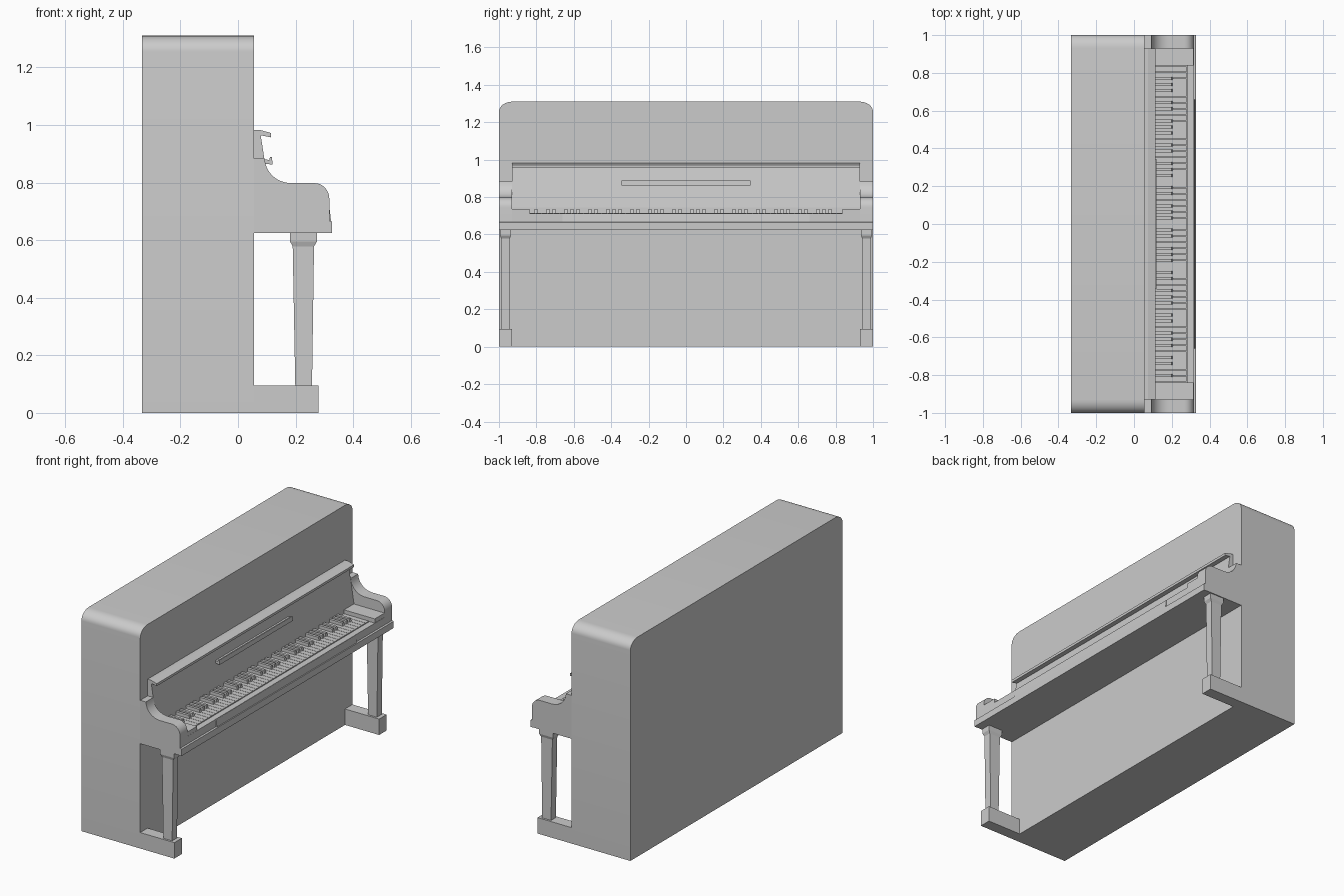
import bpy, bmesh, math
from mathutils import Vector

cube = bpy.data.objects.get("Cube")
if cube:
    bpy.data.objects.remove(cube, do_unlink=True)

grey = bpy.data.materials.new("plain grey")
grey.use_nodes = True
COLOUR = (0.6, 0.6, 0.6, 1)
grey.diffuse_color = COLOUR
grey.node_tree.nodes["Principled BSDF"].inputs["Base Color"].default_value = COLOUR


def finish(name, bm, smooth=False):
    bmesh.ops.recalc_face_normals(bm, faces=bm.faces)
    mesh = bpy.data.meshes.new(name)
    bm.to_mesh(mesh)
    bm.free()
    mesh.materials.append(grey)
    obj = bpy.data.objects.new(name, mesh)
    bpy.context.collection.objects.link(obj)
    if smooth:
        bpy.ops.object.select_all(action='DESELECT')
        obj.select_set(True)
        bpy.context.view_layer.objects.active = obj
        bpy.ops.object.shade_smooth_by_angle(angle=math.radians(30))
    return obj


def add_box(bm, x0, x1, y0, y1, z0, z1):
    made = bmesh.ops.create_cube(bm, size=1)
    for v in made["verts"]:
        v.co = Vector(((x0 + x1) / 2 + v.co.x * (x1 - x0),
                       (y0 + y1) / 2 + v.co.y * (y1 - y0),
                       (z0 + z1) / 2 + v.co.z * (z1 - z0)))


def box(name, *size):
    bm = bmesh.new()
    add_box(bm, *size)
    return finish(name, bm)


def extrude(name, profile, start, end, axis="y", smooth=False):
    """Extrude a side profile (x, z) along y, or a front profile (y, z) along x."""
    bm = bmesh.new()
    place = (lambda a, b: (a, start, b)) if axis == "y" else (lambda a, b: (start, a, b))
    face = bm.faces.new([bm.verts.new(place(a, b)) for a, b in profile])
    grown = bmesh.ops.extrude_face_region(bm, geom=[face])["geom"]
    step = Vector((0, end - start, 0)) if axis == "y" else Vector((end - start, 0, 0))
    bmesh.ops.translate(bm, vec=step, verts=[g for g in grown if isinstance(g, bmesh.types.BMVert)])
    return finish(name, bm, smooth)


def arc(cx, cz, rx, rz, a0, a1, n=8):
    return [(cx + rx * math.cos(math.radians(a0 + (a1 - a0) * i / n)),
             cz + rz * math.sin(math.radians(a0 + (a1 - a0) * i / n))) for i in range(n + 1)]


def taper(name, rings, y0, y1):
    """Square post through rings of (z, x0, x1, y inset)."""
    bm = bmesh.new()
    loops = [[bm.verts.new(p) for p in ((a, y0 + i, z), (b, y0 + i, z), (b, y1 - i, z), (a, y1 - i, z))]
             for z, a, b, i in rings]
    for low, high in zip(loops, loops[1:]):
        for k in range(4):
            bm.faces.new((low[k], low[k - 1], high[k - 1], high[k]))
    bm.faces.new(loops[0])
    bm.faces.new(loops[-1])
    return finish(name, bm)


# Case with rounded top corners
case = [(-1, 0), (1, 0)] + arc(0.93, 1.255, 0.07, 0.055, 0, 90) + arc(-0.93, 1.255, 0.07, 0.055, 90, 180)
extrude("case", case, -0.333, 0.055, "x", True)

# Curved cheeks, feet and legs at both ends
cheek = ([(0.055, 0.625), (0.317, 0.625)] + arc(0.265, 0.745, 0.052, 0.053, 0, 90)
         + arc(0.185, 0.885, 0.092, 0.087, 270, 188, 10) + [(0.092, 0.884), (0.055, 0.884)])
for side, y0, y1 in (("right", -1, -0.93), ("left", 0.93, 1)):
    extrude(side + "_cheek", cheek, y0, y1, "y", True)
    box(side + "_foot", 0.05, 0.28, y0, y1, 0, 0.095)
    taper(side + "_leg", [(0.09, 0.199, 0.257, 0.012), (0.578, 0.19, 0.264, 0.012),
                          (0.595, 0.181, 0.274, 0.006), (0.626, 0.181, 0.274, 0.006)], y0, y1)

# Key bed, front rail and moulding
box("key_bed", 0.05, 0.282, -0.932, 0.932, 0.625, 0.695)
extrude("front_rail", [(0.281, 0.625), (0.317, 0.625), (0.317, 0.712), (0.281, 0.712)], -0.932, 0.932)
extrude("front_moulding", [(0.31, 0.624), (0.327, 0.624), (0.327, 0.664), (0.322, 0.667), (0.31, 0.667)], -1, 1)
extrude("rail_lip", [(0.315, 0.66), (0.324, 0.66), (0.318, 0.71), (0.315, 0.71)], -0.66, 0.66)
for side, y0, y1 in (("right", -0.932, -0.838), ("left", 0.838, 0.932)):
    box(side + "_key_block", 0.06, 0.316, y0, y1, 0.63, 0.737)

# Fallboard with its top lid and music ledge
extrude("fallboard", [(0.05, 0.69), (0.115, 0.69), (0.113, 0.745), (0.092, 0.88), (0.079, 0.963), (0.05, 0.963)],
        -0.93, 0.93)
extrude("fallboard_lid", [(0.05, 0.96), (0.085, 0.963), (0.114, 0.957), (0.115, 0.972), (0.075, 0.983), (0.05, 0.983)],
        -0.93, 0.93)
extrude("music_ledge", [(0.09, 0.866), (0.12, 0.862), (0.118, 0.889), (0.111, 0.889), (0.109, 0.878), (0.09, 0.881)],
        -0.345, 0.345)

# Keyboard: 52 naturals starting at A, sharps skipping the B-C and E-F joins
pitch = 1.67 / 52
naturals, sharps = bmesh.new(), bmesh.new()
for i in range(52):
    y = -0.835 + i * pitch
    add_box(naturals, 0.1, 0.279, y + 0.001, y + pitch - 0.001, 0.69, 0.716)
    if i and i % 7 not in (2, 5):
        add_box(sharps, 0.1, 0.207, y - 0.008, y + 0.008, 0.7, 0.735)
for v in sharps.verts:
    if v.co.x > 0.2 and v.co.z > 0.72:
        v.co.x -= 0.008
finish("natural_keys", naturals)
finish("sharp_keys", sharps)
